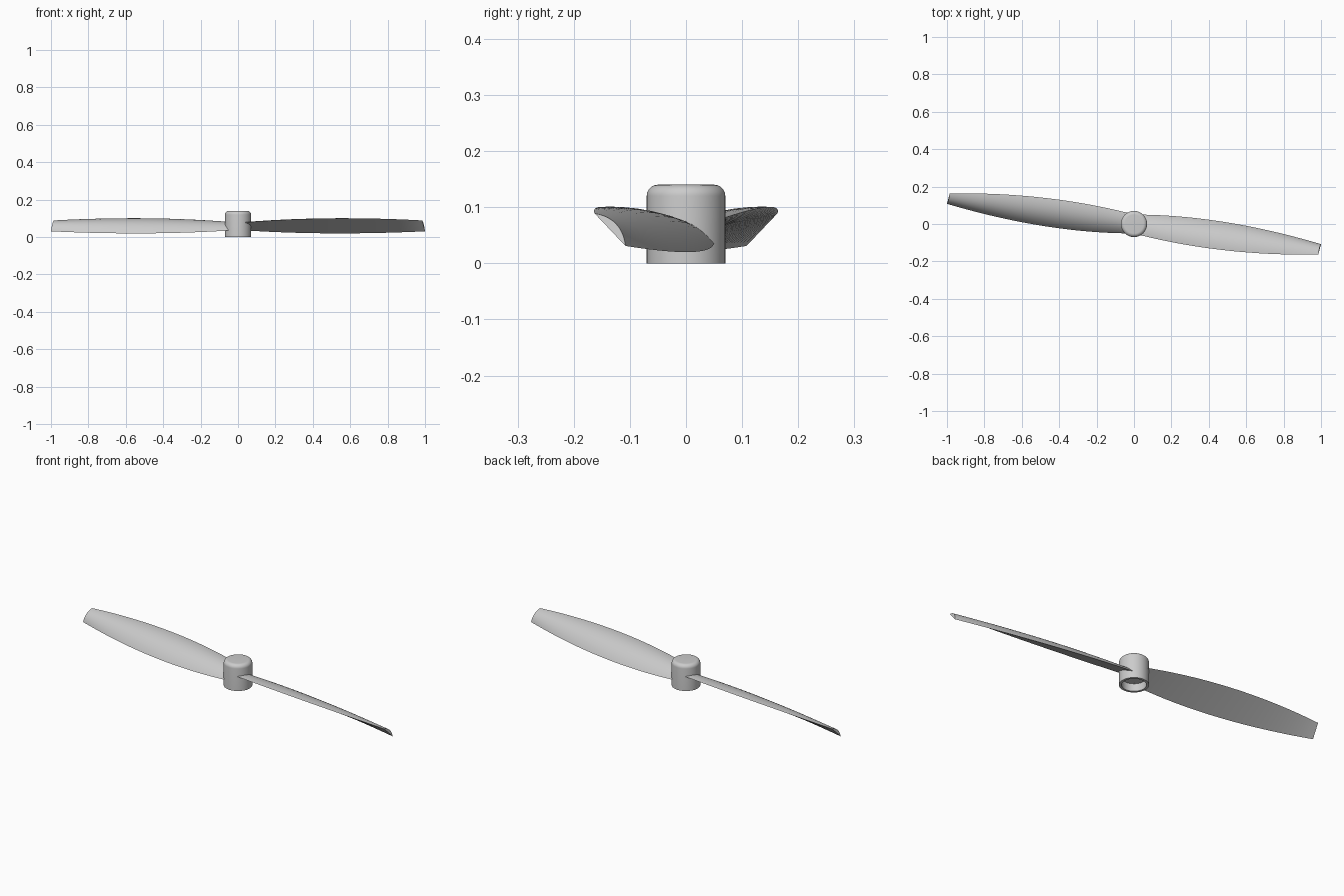
import bpy, bmesh
from math import sin, cos, pi, radians
from mathutils import Vector, Matrix

cube = bpy.data.objects.get("Cube")
if cube:
    bpy.data.objects.remove(cube, do_unlink=True)

grey = bpy.data.materials.new("light grey")
grey.use_nodes = True
grey.diffuse_color = (0.6, 0.6, 0.6, 1)
grey.node_tree.nodes["Principled BSDF"].inputs["Base Color"].default_value = (0.6, 0.6, 0.6, 1)


def finish(bm, name):
    """Turn a bmesh into a smooth object with sharp edges kept."""
    bmesh.ops.recalc_face_normals(bm, faces=bm.faces)
    mesh = bpy.data.meshes.new(name)
    bm.to_mesh(mesh)
    bm.free()
    mesh.materials.append(grey)
    obj = bpy.data.objects.new(name, mesh)
    bpy.context.collection.objects.link(obj)
    bpy.ops.object.select_all(action='DESELECT')
    obj.select_set(True)
    bpy.context.view_layer.objects.active = obj
    bpy.ops.object.shade_smooth_by_angle(angle=radians(35))
    return obj


def through(points, s):
    """Smooth curve through a root, middle and tip value."""
    a, b, c = points
    return a * ((1 - s) * (1 - 2 * s)) + b * (4 * s * (1 - s)) + c * (s * (2 * s - 1))


# Hub: lathed cap with a rounded top and a recess underneath
RADIUS, HEIGHT, FILLET, BORE, DEPTH = 0.07, 0.14, 0.02, 0.058, 0.04
profile = [(0, DEPTH), (BORE, DEPTH), (BORE, 0), (RADIUS, 0)]
for i in range(9):
    a = i / 8 * pi / 2
    profile.append((RADIUS - FILLET + FILLET * cos(a), HEIGHT - FILLET + FILLET * sin(a)))
profile.append((0, HEIGHT))

bm = bmesh.new()
verts = [bm.verts.new((r, 0, z)) for r, z in profile]
edges = [bm.edges.new(pair) for pair in zip(verts, verts[1:])]
bmesh.ops.spin(bm, geom=verts + edges, cent=(0, 0, 0), axis=(0, 0, 1),
               angle=2 * pi, steps=64, use_merge=True)
bmesh.ops.remove_doubles(bm, verts=bm.verts, dist=1e-5)
finish(bm, "hub")

# Blades: flat underside, arched top, lofted from root to tip
HIGH_EDGE = [Vector(p) for p in ((0.035, -0.06, 0.078), (0.5, -0.142, 0.1), (0.985, -0.163, 0.089))]
LOW_EDGE = [Vector(p) for p in ((0.035, 0.05, 0.036), (0.5, 0.008, 0.02), (1.0, -0.108, 0.031))]
ARCH = (0.018, 0.027, 0.015)
STATIONS, ARC = 40, 16


def blade(name, turn):
    bm = bmesh.new()
    rings = []
    for i in range(STATIONS + 1):
        s = i / STATIONS
        high, low = through(HIGH_EDGE, s), through(LOW_EDGE, s)
        chord = low - high
        up = Vector((0, -chord.z, chord.y)).normalized()
        ring = []
        for j in range(ARC + 1):
            t = (1 - cos(pi * j / ARC)) / 2
            ring.append(bm.verts.new(high + chord * t + up * (through(ARCH, s) * 4 * t * (1 - t))))
        rings.append(ring)
    for a, b in zip(rings, rings[1:]):
        for j in range(ARC + 1):
            k = (j + 1) % (ARC + 1)
            bm.faces.new((a[j], a[k], b[k], b[j]))
    bm.faces.new(rings[0])
    bm.faces.new(rings[-1])
    bmesh.ops.transform(bm, matrix=Matrix.Rotation(turn, 4, 'Z'), verts=bm.verts)
    finish(bm, name)


blade("left_blade", 0)
blade("right_blade", pi)
